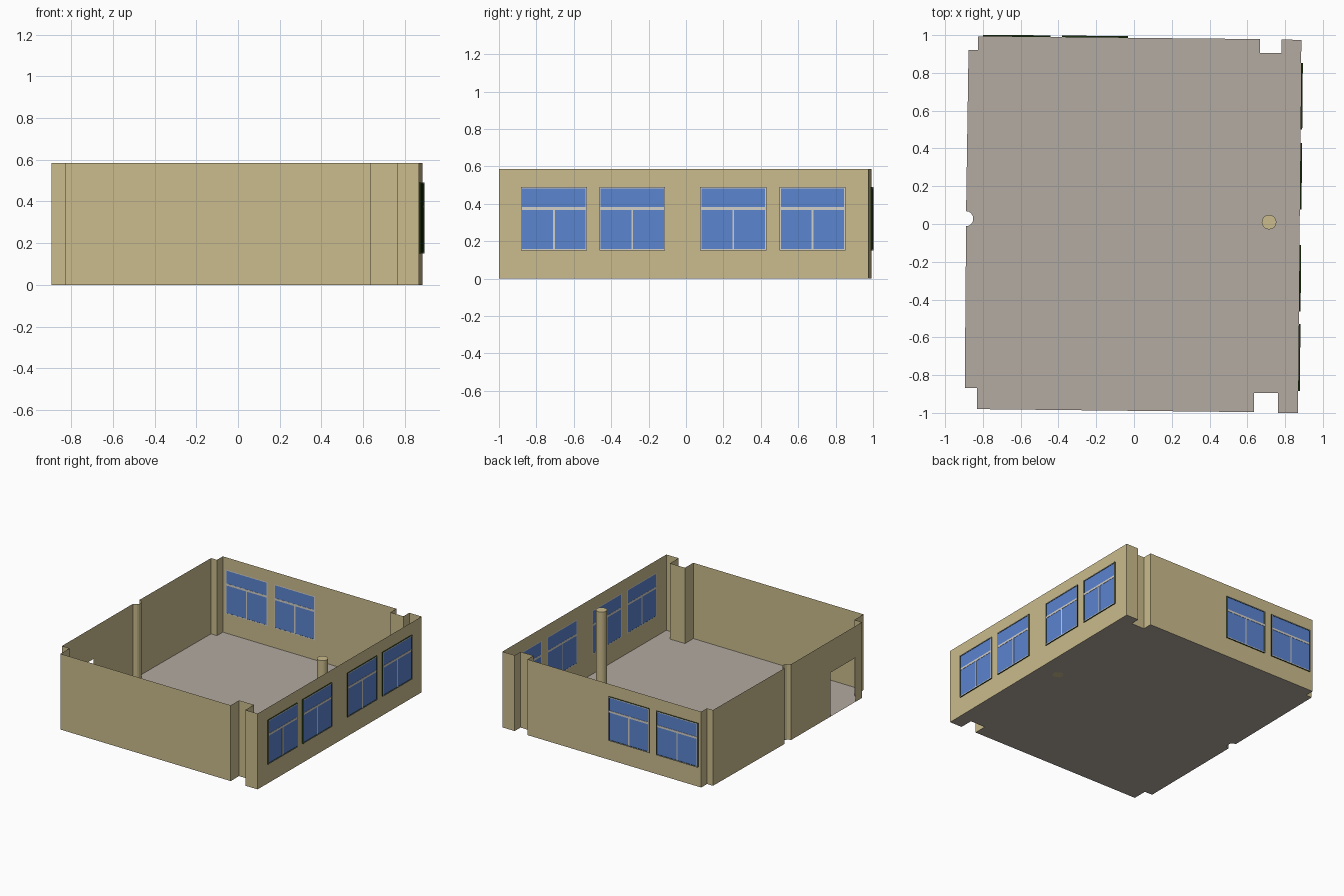
import bpy, bmesh, math
from mathutils import Vector

if "Cube" in bpy.data.objects:
    bpy.data.objects.remove(bpy.data.objects["Cube"])

H = 0.585


def material(name, rgb):
    m = bpy.data.materials.new(name)
    m.diffuse_color = (*[(c / 255) ** 2.2 for c in rgb], 1)
    m.use_nodes = True
    m.node_tree.nodes["Principled BSDF"].inputs["Base Color"].default_value = m.diffuse_color
    return m


TAN = material("tan wall", (202, 187, 140))
GREY = material("warm grey floor", (177, 169, 160))
BLUE = material("blue glass", (91, 131, 206))
CREAM = material("pale window frame", (208, 206, 200))
DARK = material("dark green edge", (36, 56, 24))


def finish(name, bm, mats):
    me = bpy.data.meshes.new(name)
    bm.to_mesh(me)
    bm.free()
    for m in mats:
        me.materials.append(m)
    ob = bpy.data.objects.new(name, me)
    bpy.context.collection.objects.link(ob)
    return ob


# room outline, counter-clockwise, with corner notches and a round bay on the left
arc = [(-0.889 + 0.038 * math.cos(a), 0.028 + 0.04 * math.sin(a))
       for a in (math.pi / 2 - math.pi * i / 8 for i in range(9))]
outline = [(0.868, -1.0), (0.886, 0.975), (0.78, 0.976), (0.78, 0.905),
           (0.668, 0.905), (0.668, 0.979), (-0.825, 0.993), (-0.825, 0.922),
           (-0.876, 0.922)] + arc + [
           (-0.896, -0.868), (-0.83, -0.868), (-0.83, -0.98),
           (0.635, -0.996), (0.635, -0.895), (0.763, -0.895), (0.763, -1.0)]

# openings by wall index: (start, end, bottom, top) along the wall
ZB, ZT = 0.15, 0.49
windows = {
    0: [(0.117, 0.471, ZB, ZT), (0.537, 0.889, ZB, ZT),
        (1.076, 1.43, ZB, ZT), (1.5, 1.852, ZB, ZT)],
    5: [(0.70, 1.05, ZB, ZT), (1.11, 1.468, ZB, ZT)],
}
door = {8 + len(arc): [(0.475, 0.775, 0.0, 0.34)]}


def wall_frame(i):
    p = Vector((*outline[i], 0))
    q = Vector((*outline[(i + 1) % len(outline)], 0))
    u = (q - p).normalized()
    return p, u, Vector((u.y, -u.x, 0)), (q - p).length


# walls: thin sheets with openings left out
bm = bmesh.new()
for i in range(len(outline)):
    p, u, n, length = wall_frame(i)

    def quad(s0, s1, z0, z1):
        if s1 - s0 > 1e-5 and z1 - z0 > 1e-5:
            bm.faces.new([bm.verts.new(p + u * s + Vector((0, 0, z)))
                          for s, z in ((s0, z0), (s1, z0), (s1, z1), (s0, z1))])
    at = 0.0
    for s0, s1, z0, z1 in windows.get(i, []) + door.get(i, []):
        quad(at, s0, 0, H)
        quad(s0, s1, 0, z0)
        quad(s0, s1, z1, H)
        at = s1
    quad(at, length, 0, H)
bmesh.ops.remove_doubles(bm, verts=bm.verts, dist=1e-5)
finish("walls", bm, [TAN])

# floor
bm = bmesh.new()
bm.faces.new([bm.verts.new((x, y, 0)) for x, y in outline])
finish("floor", bm, [GREY])

# free-standing round column
bm = bmesh.new()
bmesh.ops.create_cone(bm, cap_ends=True, segments=16, radius1=0.039,
                      radius2=0.039, depth=H)
bmesh.ops.translate(bm, verts=bm.verts, vec=(0.715, 0.01, H / 2))
col = finish("column", bm, [TAN])


# windows: glass sheet, frame strips and dark outer edges
def window(name, i, s0, s1, z0, z1):
    p, u, n, _ = wall_frame(i)
    bm = bmesh.new()

    def plate(a, b, c, d, near, far, mat, edge=None):
        v = [bm.verts.new(p + u * s + n * o + Vector((0, 0, z)))
             for o in (near, far) for s, z in ((a, c), (b, c), (b, d), (a, d))]
        for f in ((3, 2, 1, 0), (4, 5, 6, 7)):
            bm.faces.new([v[k] for k in f]).material_index = mat
        for k in range(4):
            j = (k + 1) % 4
            f = bm.faces.new((v[k], v[j], v[j + 4], v[k + 4]))
            f.material_index = mat if edge is None else edge

    t = 0.007
    mid, bar = (s0 + s1) / 2, z0 + 0.218
    plate(s0 + t, s1 - t, z0 + t, z1 - t, 0.001, 0.005, 0)
    for a, b, c, d in ((s0, s0 + t, z0, z1), (s1 - t, s1, z0, z1),
                       (s0 + t, s1 - t, z0, z0 + t), (s0 + t, s1 - t, z1 - t, z1)):
        plate(a, b, c, d, 0.0, 0.009, 1, 2)
    plate(s0 + t, s1 - t, bar, bar + 0.016, 0.0, 0.007, 1)
    plate(mid - 0.005, mid + 0.005, z0 + t, bar, 0.0, 0.007, 1)
    finish(name, bm, [BLUE, CREAM, DARK])


for i, side in ((0, "right"), (5, "back")):
    for k, w in enumerate(windows[i]):
        window(f"{side}_window_{k + 1}", i, *w)

# smooth the round column only
bpy.context.view_layer.objects.active = col
col.select_set(True)
bpy.ops.object.shade_smooth_by_angle(angle=math.radians(35))
